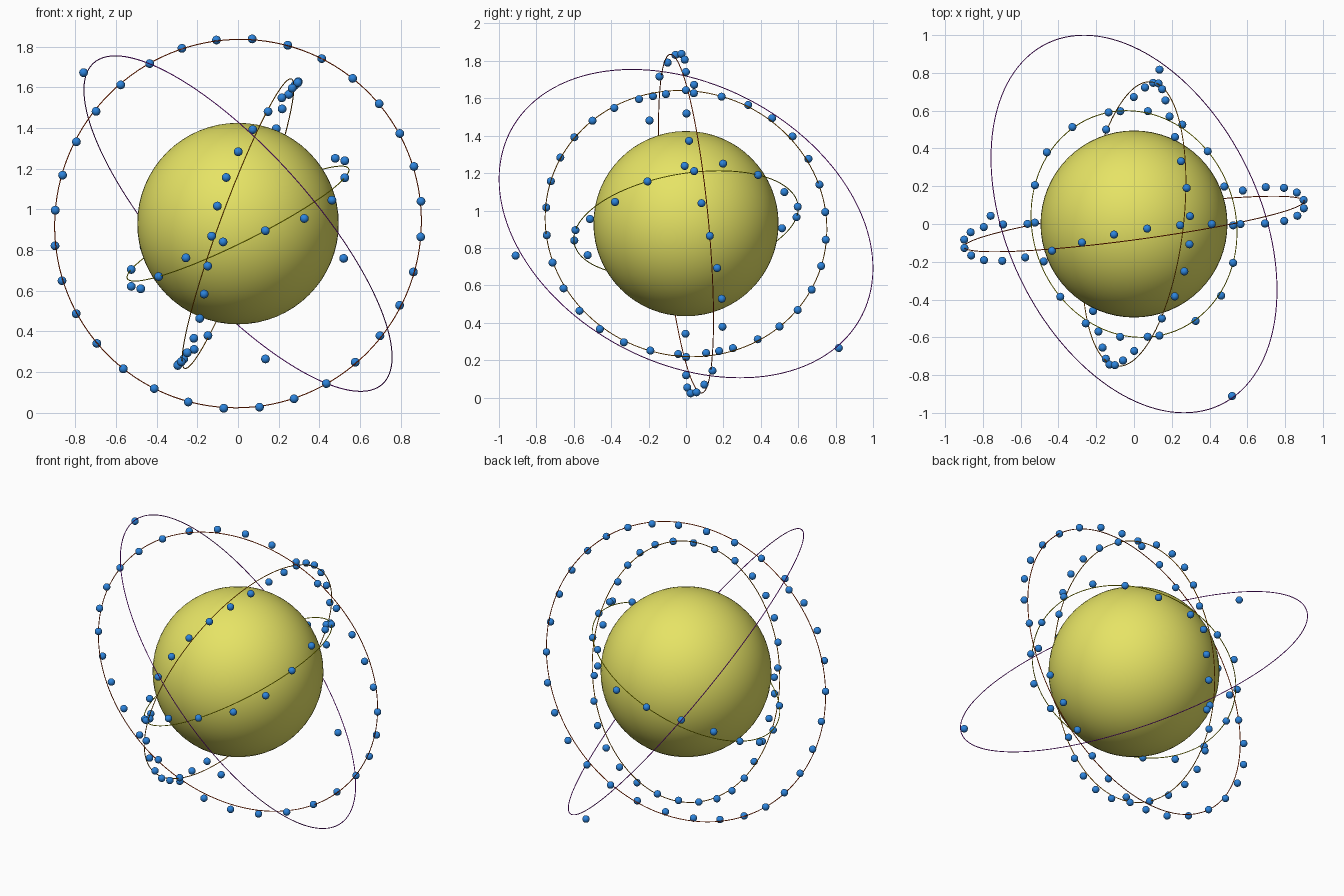
import bpy
from math import cos, sin, tau, radians
from mathutils import Vector

cube = bpy.data.objects.get("Cube")
if cube:
    bpy.data.objects.remove(cube, do_unlink=True)

CENTRE = Vector((0, 0, 0.93))
ELECTRON_RADIUS = 0.0215
TUBE_RADIUS = 0.0025
BOB = 0.05  # how far electrons weave off the plane of their orbit


def material(name, rgb):
    mat = bpy.data.materials.new(name)
    mat.use_nodes = True
    colour = (*rgb, 1)
    mat.diffuse_color = colour
    mat.node_tree.nodes["Principled BSDF"].inputs["Base Color"].default_value = colour
    return mat


def finish(name, mat):
    obj = bpy.context.object
    obj.name = name
    obj.data.name = name
    obj.data.materials.append(mat)
    bpy.ops.object.shade_smooth()
    return obj


yellow = material("nucleus yellow", (0.79, 0.77, 0.13))
blue = material("electron blue", (0.025, 0.23, 0.72))

# Nucleus
bpy.ops.mesh.primitive_uv_sphere_add(segments=64, ring_count=32, radius=0.495, location=CENTRE)
finish("nucleus", yellow)

# One electron mesh, shared by every copy
bpy.ops.mesh.primitive_uv_sphere_add(segments=16, ring_count=10, radius=ELECTRON_RADIUS)
master = finish("electron", blue)
electron_mesh = master.data
bpy.data.objects.remove(master, do_unlink=True)


def shell(name, radius, normal, first, count, peak, mat):
    """Orbit ring plus electrons that weave three times around it."""
    n = Vector(normal).normalized()
    f = Vector(first)
    u = (f - n * f.dot(n)).normalized()
    v = n.cross(u)
    bpy.ops.mesh.primitive_torus_add(
        major_segments=128, minor_segments=8, major_radius=radius,
        minor_radius=TUBE_RADIUS, location=CENTRE,
        rotation=n.to_track_quat("Z", "Y").to_euler())
    finish(name + "_orbit", mat)
    for i in range(count):
        t = tau * i / count
        offset = radius * (cos(t) * u + sin(t) * v)
        offset += n * BOB * cos(3 * (t - radians(peak)))
        obj = bpy.data.objects.new(f"{name}_electron_{i + 1}", electron_mesh)
        obj.location = CENTRE + offset
        bpy.context.collection.objects.link(obj)


# Shells from the inside out
shell("inner", 0.607, (-0.44, -0.152, 0.885), (0.53, 0, 0.26), 18, 10,
      material("orbit yellow", (0.85, 0.85, 0.0)))
shell("second", 0.758, (0.932, -0.114, -0.344), (0.263, 0.045, 0.70), 32, 17,
      material("orbit orange", (0.95, 0.3, 0.0)))
shell("third", 0.909, (-0.133, 0.987, 0.092), (0.077, -0.075, 0.91), 32, 0,
      material("orbit red", (0.95, 0.06, 0.0)))
shell("outer", 1.061, (0.701, 0.336, 0.63), (0.52, -0.91, -0.17), 3, 60,
      material("orbit purple", (0.5, 0.02, 0.85)))
